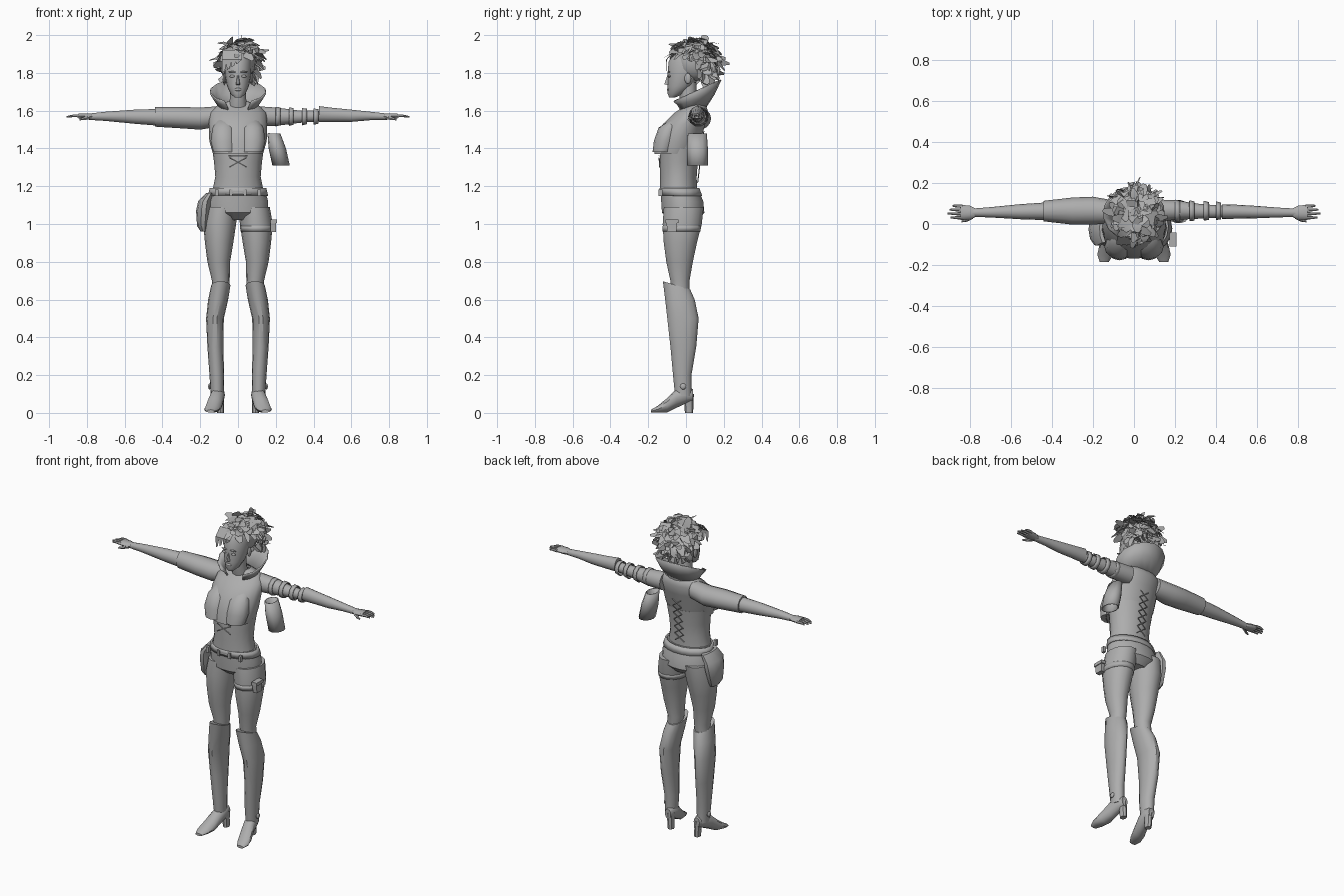
import bpy, bmesh, random
from math import sin, cos, pi, radians, sqrt
from mathutils import Vector

random.seed(4)
cube = bpy.data.objects.get("Cube")
if cube:
    bpy.data.objects.remove(cube, do_unlink=True)

grey = bpy.data.materials.new("plain grey")
grey.use_nodes = True
tone = (0.42, 0.42, 0.42, 1)
grey.diffuse_color = tone
grey.node_tree.nodes["Principled BSDF"].inputs["Base Color"].default_value = tone
parts = []


def finish(name, bm, mirror=False, thickness=0):
    """Turn a bmesh into a named part with optional mirror and shell thickness."""
    bmesh.ops.recalc_face_normals(bm, faces=bm.faces)
    mesh = bpy.data.meshes.new(name)
    bm.to_mesh(mesh)
    bm.free()
    mesh.materials.append(grey)
    part = bpy.data.objects.new(name, mesh)
    bpy.context.collection.objects.link(part)
    if thickness:
        part.modifiers.new("Shell", "SOLIDIFY").thickness = thickness
    if mirror:
        part.modifiers.new("Mirror", "MIRROR").use_clip = False
    parts.append(part)
    return part


def skin(name, rows, closed=True, caps=True, **options):
    """Bridge rows of points with quads."""
    bm = bmesh.new()
    rings = [[bm.verts.new(p) for p in row] for row in rows]
    count = len(rings[0])
    for low, high in zip(rings, rings[1:]):
        for i in range(count if closed else count - 1):
            j = (i + 1) % count
            bm.faces.new((low[i], low[j], high[j], high[i]))
    if closed and caps:
        bm.faces.new(rings[0])
        bm.faces.new(rings[-1])
    return finish(name, bm, **options)


def loft(name, axis, sections, sides=14, slope=0, **options):
    """Sections: position on axis, two centre coordinates, two radii."""
    rows = []
    for k, (along, a, b, ra, rb) in enumerate(sections):
        row = []
        for i in range(sides):
            t = 2 * pi * i / sides
            point = [a + ra * cos(t), b + rb * sin(t)]
            lift = -slope * rb * sin(t) if k == 0 else 0
            point.insert("xyz".index(axis), along + lift)
            row.append(point)
        rows.append(row)
    return skin(name, rows, **options)


def blob(name, place, size, mirror=False):
    bm = bmesh.new()
    bmesh.ops.create_uvsphere(bm, u_segments=12, v_segments=8, radius=1)
    bmesh.ops.scale(bm, vec=size, verts=bm.verts)
    bmesh.ops.translate(bm, vec=place, verts=bm.verts)
    return finish(name, bm, mirror)


def block(name, place, size, taper=1):
    bm = bmesh.new()
    bmesh.ops.create_cube(bm, size=1)
    for v in bm.verts:
        if v.co.z < 0:
            v.co.y *= taper
    bmesh.ops.scale(bm, vec=size, verts=bm.verts)
    bmesh.ops.translate(bm, vec=place, verts=bm.verts)
    return finish(name, bm)


def cord(name, points, radius=0.003):
    for k, (p, q) in enumerate(zip(points, points[1:])):
        p, q = Vector(p), Vector(q)
        bm = bmesh.new()
        bmesh.ops.create_cone(bm, cap_ends=True, segments=5, radius1=radius,
                              radius2=radius, depth=(q - p).length)
        turn = (q - p).to_track_quat("Z", "Y")
        for v in bm.verts:
            v.co = turn @ v.co + (p + q) / 2
        finish(f"{name}_{k + 1}", bm)


# Torso, pelvis and clothing
loft("pelvis", "z", [(1.02, 0, -.01, .09, .07), (1.06, 0, -.015, .16, .114),
                     (1.12, 0, -.02, .16, .113), (1.19, 0, -.035, .138, .1)], 18)
loft("torso", "z", [(1.16, 0, -.04, .138, .1), (1.25, 0, -.04, .12, .098),
                    (1.33, 0, -.038, .127, .102), (1.42, 0, -.03, .14, .105)], 18)
loft("crop_top", "z", [(1.37, 0, -.055, .132, .115), (1.44, 0, -.04, .152, .12),
                       (1.53, 0, -.01, .155, .113), (1.59, 0, .03, .15, .09),
                       (1.625, 0, .05, .115, .058), (1.65, 0, .04, .05, .045)],
     18, caps=False)
loft("bust", "z", [(1.38, .07, -.125, .06, .052), (1.44, .075, -.11, .07, .06),
                   (1.51, .075, -.09, .06, .055), (1.56, .07, -.04, .035, .03)], 12, mirror=True)
loft("belt", "z", [(1.15, 0, -.025, .16, .112), (1.19, 0, -.035, .15, .108)],
     18, caps=False, thickness=.01)
for k in range(4):
    block(f"belt_tab_{k + 1}", (.075 * (k - 1.5), -.135, 1.165), (.016, .02, .035))

# Laces on the front and back
cord("front_lace_rise", [(-.045, -.14, 1.3), (.045, -.142, 1.35)])
cord("front_lace_fall", [(.045, -.14, 1.3), (-.045, -.142, 1.35)])
cord("front_lace_bar", [(-.05, -.142, 1.36), (.05, -.142, 1.36)])
for side, label in ((1, "left"), (-1, "right")):
    heights = [1.22 + .045 * k for k in range(7)]
    cord(f"back_lace_{label}", [(side * .03 * (-1) ** k, .062 + .12 * (z - 1.22), z)
                                for k, z in enumerate(heights)])

# Popped collar, open at the front
angles = [radians(-150 + 25 * k) for k in range(13)]
skin("collar", [[(.08 * sin(t), .04 + .06 * cos(t), 1.6 + .02 * cos(t)) for t in angles],
                [(.12 * sin(t), .045 + .1 * cos(t), 1.66 + .03 * cos(t)) for t in angles],
                [(.145 * sin(t), .05 + .13 * cos(t), 1.705 + .06 * cos(t)) for t in angles]],
     closed=False, thickness=.008)

# Head and face
loft("neck", "z", [(1.61, 0, .03, .052, .05), (1.67, 0, .01, .042, .044),
                   (1.75, 0, .01, .044, .046)], 12)
loft("head", "z", [(1.67, 0, -.073, .018, .016), (1.69, 0, -.055, .04, .042),
                   (1.73, 0, -.03, .058, .067), (1.79, 0, -.008, .07, .09),
                   (1.86, 0, .01, .073, .102), (1.91, 0, .02, .058, .08),
                   (1.94, 0, .025, .025, .03)], 16)
skin("nose", [[(-.012, -.092, 1.735), (.012, -.092, 1.735), (.005, -.095, 1.785),
               (-.005, -.095, 1.785)],
              [(-.006, -.115, 1.74), (.006, -.115, 1.74), (.003, -.1, 1.785),
               (-.003, -.1, 1.785)]])
blob("lips", (0, -.094, 1.712), (.02, .008, .008))
blob("eye", (.03, -.089, 1.782), (.015, .007, .007), mirror=True)
blob("brow", (.03, -.092, 1.805), (.02, .007, .004), mirror=True)
blob("ear", (.072, .01, 1.77), (.008, .018, .028), mirror=True)

# Hair: a cap covered with bent, pointed locks swept up to the left
blob("hair_cap", (.008, .045, 1.86), (.085, .105, .105))
bm = bmesh.new()
total = 230
for i in range(total):
    z = 1 - 1.75 * (i + .5) / total
    t = i * pi * (3 - sqrt(5))
    r = sqrt(1 - z * z)
    out = Vector((r * cos(t), r * sin(t), z))
    if out.y < .15 and z < .12 or out.y < -.3 and z < .35:
        continue
    root = Vector((.012, .045, 1.86)) + Vector((out.x * .088, out.y * .108, out.z * .105))
    flow = Vector((out.x + .35 * max(z, 0), out.y, -.45 + .5 * z))
    flow += Vector([random.uniform(-.5, .5) for _ in range(3)])
    flow = (flow - out * flow.dot(out) * .65).normalized()
    across = out.cross(flow).normalized() * random.uniform(.014, .026)
    length = random.uniform(.035, .07)
    middle = root + flow * length * .5 + out * .016
    tip = root + flow * length + out * random.uniform(0, .024)
    tip.z = min(tip.z, 1.998)
    a, b, c, d, e, f = [bm.verts.new(p) for p in (
        root - across, root + across, middle + across, middle - across,
        tip + across * .4, tip - across * .4)]
    bm.faces.new((a, b, c, d))
    bm.faces.new((d, c, e, f))
finish("hair_locks", bm)
for k in range(4):
    x = -.07 + .025 * k
    skin(f"fringe_{k + 1}", [[(x - .012, -.06, 1.92), (x + .018, -.065, 1.92)],
                             [(x - .016, -.1, 1.87), (x + .014, -.105, 1.87)],
                             [(x - .014, -.1, 1.8 + .015 * k), (x, -.102, 1.81 + .015 * k)]],
         closed=False)

# Right arm with a full sleeve
loft("right_sleeve", "x", [(-.1, .06, 1.57, .055, .055), (-.2, .065, 1.558, .068, .06),
                           (-.3, .063, 1.563, .066, .058), (-.44, .063, 1.567, .05, .053)])
loft("right_forearm", "x", [(-.43, .062, 1.565, .043, .045), (-.55, .06, 1.568, .037, .038),
                            (-.7, .057, 1.57, .025, .025), (-.79, .055, 1.568, .02, .017)])

# Left arm with straps, a long glove and a fallen sleeve
loft("left_upper_arm", "x", [(.1, .065, 1.57, .055, .055), (.2, .068, 1.568, .048, .05),
                             (.32, .062, 1.568, .036, .034), (.44, .06, 1.572, .028, .028)])
loft("left_glove", "x", [(.43, .06, 1.582, .036, .043), (.5, .06, 1.578, .034, .038),
                         (.6, .058, 1.573, .03, .033), (.7, .056, 1.572, .024, .023),
                         (.79, .055, 1.568, .02, .017)])
for k, x in enumerate((.2, .27, .34, .4)):
    wide = .054 - .045 * (x - .2)
    loft(f"left_arm_strap_{k + 1}", "x", [(x, .065, 1.568, wide, wide),
                                         (x + .025, .063, 1.57, wide - .004, wide - .004)],
         10, caps=False, thickness=.006)
loft("fallen_sleeve", "z", [(1.48, .19, .06, .034, .05), (1.4, .208, .06, .046, .056),
                            (1.31, .228, .06, .046, .056)], 12, caps=False, thickness=.006)

# Hands
loft("palm", "x", [(.77, .055, 1.568, .02, .017), (.8, .055, 1.57, .034, .016),
                   (.845, .057, 1.572, .037, .013)], 10, mirror=True)
for k, name in enumerate(("index", "middle", "ring", "little")):
    y = .03 + .019 * k
    reach = (.895, .908, .9, .885)[k]
    loft(f"{name}_finger", "x", [(.835, y, 1.572, .009, .009), (.87, y + .001, 1.573, .007, .008),
                                 (reach, y + .002, 1.568, .004, .004)], 6, mirror=True)
loft("thumb", "x", [(.785, .04, 1.565, .014, .012), (.815, .02, 1.558, .009, .009),
                    (.84, .012, 1.553, .004, .005)], 6, mirror=True)

# Legs and heeled boots
loft("thigh", "z", [(1.09, .085, -.012, .083, .108), (1.0, .097, -.02, .087, .106),
                    (.9, .1, -.03, .075, .09), (.8, .102, -.034, .06, .072),
                    (.7, .091, -.032, .047, .052), (.62, .098, -.03, .042, .048)], mirror=True)
loft("boot_shaft", "z", [(.675, .091, -.05, .051, .074), (.6, .105, -.032, .053, .08),
                         (.5, .122, -.016, .047, .085), (.35, .12, -.014, .042, .07),
                         (.2, .112, -.02, .039, .05), (.09, .11, -.015, .034, .044)],
     slope=.3, mirror=True)
loft("boot_foot", "y", [(.038, .1, .095, .02, .03), (.0, .104, .095, .035, .045),
                        (-.05, .112, .077, .038, .05), (-.1, .126, .04, .042, .038),
                        (-.15, .14, .019, .039, .018), (-.185, .145, .009, .022, .008)],
     12, mirror=True)
loft("boot_heel", "z", [(.1, .098, .012, .026, .03), (.05, .094, .015, .02, .024),
                        (0, .092, .016, .018, .022)], 8, mirror=True)
blob("ankle_buckle", (.15, -.015, .14), (.008, .016, .016), mirror=True)

# Hip pouch on the right and strapped case on the left thigh
loft("hip_pouch", "z", [(1.165, -.148, -.02, .02, .075), (1.12, -.175, -.025, .036, .085),
                        (1.07, -.182, -.025, .04, .08), (.99, -.185, -.03, .032, .06),
                        (.96, -.18, -.03, .018, .04)], 10)
loft("thigh_strap", "z", [(.96, .099, -.024, .085, .102), (.99, .098, -.022, .089, .106)],
     caps=False, thickness=.007)
block("thigh_case", (.187, -.075, .99), (.028, .06, .065), taper=.8)
block("thigh_case_flap", (.189, -.075, 1.015), (.034, .068, .02))

# Smooth rounded parts while keeping creases
for part in parts:
    part.select_set(True)
bpy.context.view_layer.objects.active = parts[0]
bpy.ops.object.shade_smooth_by_angle(angle=radians(38))
